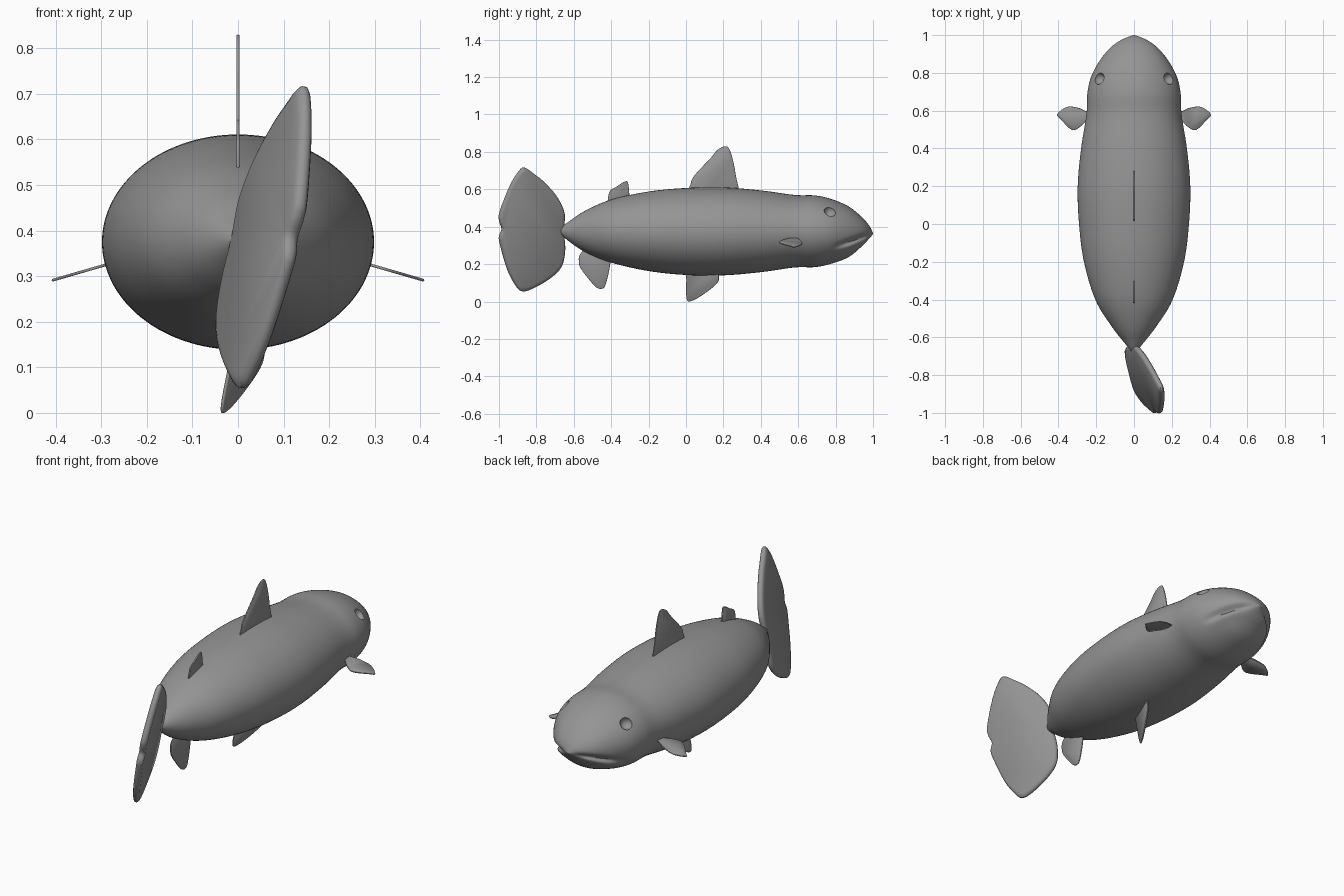
import bpy, bmesh, math
from mathutils import Vector

cube = bpy.data.objects.get("Cube")
if cube:
    bpy.data.objects.remove(cube, do_unlink=True)

grey = bpy.data.materials.new("plain grey")
grey.use_nodes = True
grey.diffuse_color = (0.3, 0.3, 0.3, 1)
grey.node_tree.nodes["Principled BSDF"].inputs["Base Color"].default_value = (0.3, 0.3, 0.3, 1)


def spline(points, steps, closed=False):
    """Smooth curve through the points."""
    pts = [Vector(p) for p in points]
    n = len(pts)
    pick = (lambda i: pts[i % n]) if closed else (lambda i: pts[min(max(i, 0), n - 1)])
    out = []
    for i in range(n if closed else n - 1):
        a, b, c, d = (pick(i + k) for k in (-1, 0, 1, 2))
        for s in range(steps):
            t = s / steps
            out.append(b + (c - a) * t / 2 + (a * 2 - b * 5 + c * 4 - d) * t * t / 2
                       + (b * 3 - a - c * 3 + d) * t ** 3 / 2)
    return out if closed else out + [pts[-1]]


def finish(bm, name, angle):
    bmesh.ops.recalc_face_normals(bm, faces=bm.faces)
    mesh = bpy.data.meshes.new(name)
    bm.to_mesh(mesh)
    bm.free()
    mesh.materials.append(grey)
    obj = bpy.data.objects.new(name, mesh)
    bpy.context.collection.objects.link(obj)
    bpy.ops.object.select_all(action='DESELECT')
    obj.select_set(True)
    bpy.context.view_layer.objects.active = obj
    bpy.ops.object.shade_smooth_by_angle(angle=math.radians(angle))
    return obj


def loft(bm, rings):
    """Skin a row of closed rings and cap both ends."""
    rows = [[bm.verts.new(p) for p in ring] for ring in rings]
    for r, q in zip(rows, rows[1:]):
        for i in range(len(r)):
            j = (i + 1) % len(r)
            bm.faces.new((r[i], r[j], q[j], q[i]))
    bm.faces.new(rows[0][::-1])
    bm.faces.new(rows[-1])


def fin(name, outline, place, normal, thick, inset):
    """Thin plate with a rounded rim; place maps the flat outline into space."""
    curve = spline(outline, 4, closed=True)
    mid = sum(curve, Vector((0, 0))) / len(curve)
    side = Vector(normal).normalized() * thick / 2
    rings = []
    for h, k in ((-1, 1), (-0.75, 0.4), (-0.3, 0), (0.3, 0), (0.75, 0.4), (1, 1)):
        rings.append([Vector(place(*(mid + (p - mid) * (1 - inset * k)))) + side * h for p in curve])
    bm = bmesh.new()
    loft(bm, rings)
    return finish(bm, name, 50)


# Body stations: y, half width, top, bottom
stations = [(-0.69, 0.002, 0.382, 0.378), (-0.63, 0.05, 0.425, 0.325), (-0.54, 0.12, 0.485, 0.265),
            (-0.4, 0.205, 0.545, 0.208), (-0.2, 0.265, 0.588, 0.163), (0, 0.291, 0.607, 0.142),
            (0.2, 0.298, 0.61, 0.14), (0.4, 0.28, 0.594, 0.157), (0.58, 0.252, 0.57, 0.182),
            (0.69, 0.247, 0.567, 0.184), (0.78, 0.227, 0.547, 0.203), (0.87, 0.178, 0.508, 0.238),
            (0.94, 0.118, 0.452, 0.295), (0.98, 0.058, 0.405, 0.337), (1.0, 0.004, 0.365, 0.36)]


def mouth(y, z):
    """Depth of the mouth crease, with a fuller lip just beneath."""
    fade = min(max((y - 0.78) / 0.1, 0), 1) * min((1 - y) / 0.05, 1)
    gap = z - (0.295 + (y - 0.8) * 0.34)
    return fade * (0.026 * math.exp(-(gap / 0.013) ** 2) - 0.008 * math.exp(-((gap + 0.03) / 0.015) ** 2))


rings = []
for y, w, top, low in spline(stations, 7):
    ring = []
    for i in range(120):
        a = math.tau * i / 120
        z = (top + low) / 2 + math.sin(a) * (top - low) / 2
        x = math.cos(a) * w
        x = math.copysign(max(abs(x) - mouth(y, z) * min(1, abs(x) / 0.04), 0), x)
        ring.append((x, y, z))
    rings.append(ring)
bm = bmesh.new()
loft(bm, rings)
body = finish(bm, "body", 50)

# Eye sockets: round hollows cut into the head
for s in (-1, 1):
    bpy.ops.mesh.primitive_uv_sphere_add(segments=32, ring_count=16, radius=0.032,
                                         location=(s * 0.185, 0.77, 0.482))
    cutter = bpy.context.object
    cutter.data.materials.append(grey)
    cutter.hide_render = True
    cut = body.modifiers.new("eye socket", 'BOOLEAN')
    cut.operation = 'DIFFERENCE'
    cut.object = cutter
    bpy.context.view_layer.objects.active = body
    bpy.ops.object.modifier_apply(modifier=cut.name)
    bpy.data.objects.remove(cutter, do_unlink=True)
bpy.ops.object.select_all(action='DESELECT')
body.select_set(True)
bpy.ops.object.shade_smooth_by_angle(angle=math.radians(45))

# Tail fin, swung to one side and leaning
fin("tail_fin",
    [(-0.655, 0.38), (-0.65, 0.47), (-0.69, 0.56), (-0.76, 0.64), (-0.81, 0.68), (-0.86, 0.715),
     (-0.89, 0.7), (-0.94, 0.62), (-0.995, 0.48), (-0.998, 0.43), (-0.985, 0.387), (-0.998, 0.35),
     (-0.995, 0.31), (-0.955, 0.17), (-0.91, 0.085), (-0.875, 0.055), (-0.81, 0.075),
     (-0.72, 0.13), (-0.665, 0.19), (-0.647, 0.28)],
    lambda y, z: (0.21 * (z - 0.4) - 0.37 * (y + 0.655), y, z), (1, 0.37, -0.21), 0.034, 0.07)

# Upright fins along the back and belly
upright = lambda y, z: (0, y, z)
fin("dorsal_fin",
    [(0.025, 0.55), (0.025, 0.63), (0.05, 0.68), (0.13, 0.765), (0.17, 0.812), (0.215, 0.83),
     (0.24, 0.795), (0.265, 0.68), (0.265, 0.55)], upright, (1, 0, 0), 0.007, 0.02)
fin("rear_dorsal_fin",
    [(-0.41, 0.5), (-0.41, 0.585), (-0.37, 0.615), (-0.325, 0.642), (-0.308, 0.625), (-0.31, 0.5)],
    upright, (1, 0, 0), 0.007, 0.02)
fin("anal_fin",
    [(-0.5, 0.3), (-0.565, 0.255), (-0.572, 0.205), (-0.555, 0.165), (-0.49, 0.085),
     (-0.455, 0.068), (-0.43, 0.09), (-0.405, 0.2), (-0.405, 0.28)], upright, (1, 0, 0), 0.007, 0.02)
fin("belly_fin",
    [(0.005, 0.2), (0.002, 0.12), (0.004, 0.015), (0.03, 0.003), (0.1, 0.043), (0.168, 0.1),
     (0.175, 0.14), (0.172, 0.2)],
    lambda y, z: (0.4 * (y - 0.1) + 0.2 * z, y, z), (1, -0.4, -0.2), 0.007, 0.02)

# Paired side fins, sloping down and outward
for s, name in ((1, "left_side_fin"), (-1, "right_side_fin")):
    fin(name,
        [(0.23, 0.585), (0.26, 0.6), (0.295, 0.615), (0.355, 0.62), (0.407, 0.582), (0.39, 0.557),
         (0.33, 0.499), (0.285, 0.515), (0.23, 0.57)],
        lambda x, y: (s * x, y, 0.325 - 0.29 * (x - 0.29)), (0.29 * s, 0, 1), 0.006, 0.02)
